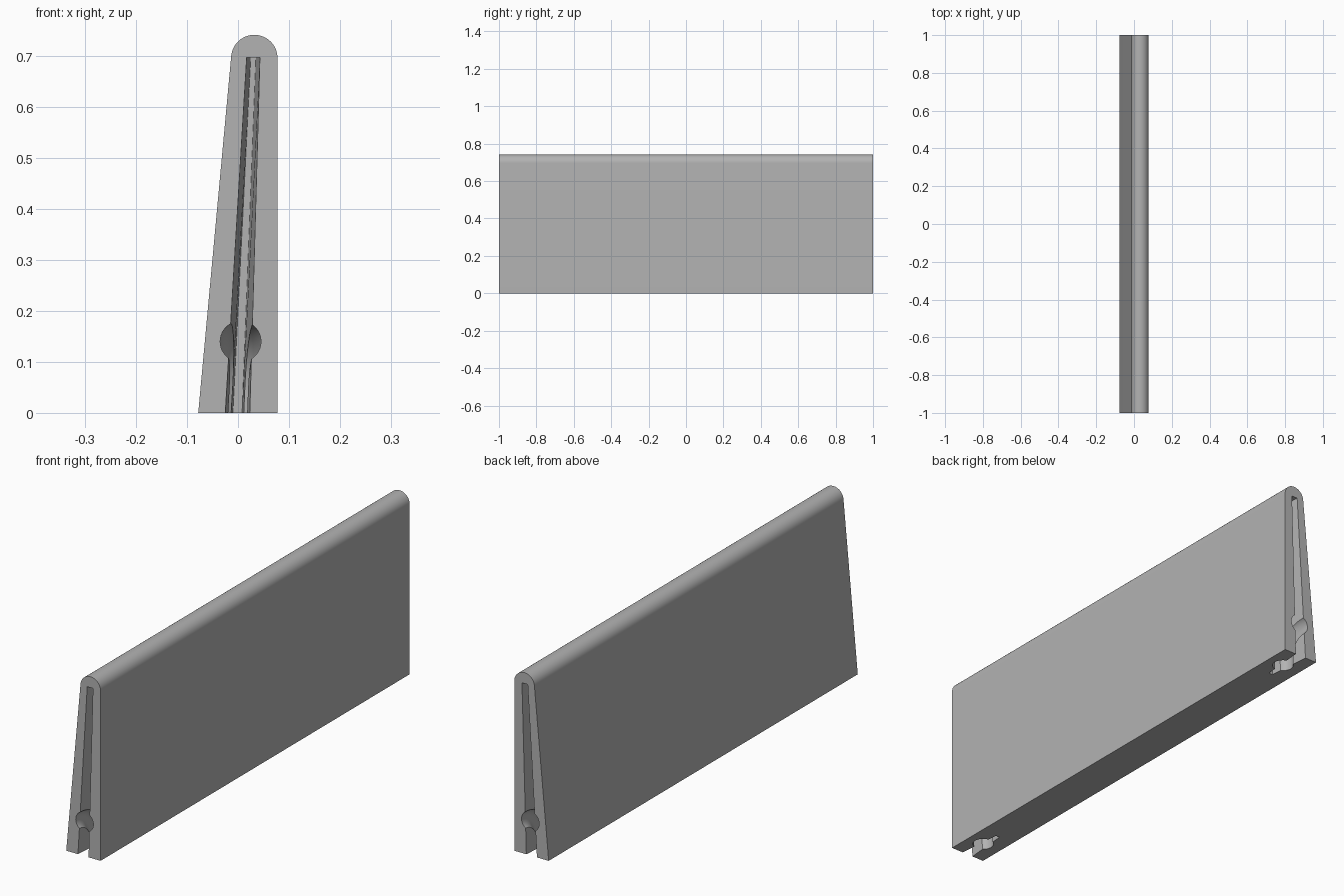
import bpy, bmesh, math
from mathutils import Vector

if "Cube" in bpy.data.objects:
    bpy.data.objects.remove(bpy.data.objects["Cube"], do_unlink=True)

grey = bpy.data.materials.new("plain grey")
grey.use_nodes = True
colour = (0.45, 0.45, 0.45, 1)
grey.diffuse_color = colour
grey.node_tree.nodes["Principled BSDF"].inputs["Base Color"].default_value = colour


def make(name, bm):
    bmesh.ops.recalc_face_normals(bm, faces=bm.faces)
    mesh = bpy.data.meshes.new(name)
    bm.to_mesh(mesh)
    bm.free()
    mesh.materials.append(grey)
    ob = bpy.data.objects.new(name, mesh)
    bpy.context.collection.objects.link(ob)
    return ob


def loft(name, rings):
    """Closed solid through matching rings of points."""
    bm = bmesh.new()
    loops = [[bm.verts.new(p) for p in ring] for ring in rings]
    n = len(loops[0])
    for a, b in zip(loops, loops[1:]):
        for i in range(n):
            j = (i + 1) % n
            bm.faces.new((a[i], a[j], b[j], b[i]))
    bm.faces.new(loops[0])
    bm.faces.new(loops[-1])
    return make(name, bm)


# Body: tapered wall with a rounded top
RADIUS, TOP_X, TOP_Z = 0.0455, 0.032, 0.696
profile = [(-0.078, 0), (0.0775, 0)]
for i in range(33):
    a = math.radians(174.7) * i / 32
    profile.append((TOP_X + RADIUS * math.cos(a), TOP_Z + RADIUS * math.sin(a)))
body = loft("wedge_body", [[(x, y, z) for x, z in profile] for y in (-1, 1)])


def slot_section(side, depth):
    """Slot outline at a depth from the end; it narrows inward and upward."""
    points = []
    for z, s in ((-0.02, -1), (-0.02, 1), (0.697, 1), (0.697, -1)):
        h, d = z / 0.697, depth / 0.18
        mouth = 0.024 - 0.011 * h
        floor = 0.009 - 0.004 * h
        x = -0.001 + 0.031 * h + s * (mouth + (floor - mouth) * d)
        points.append((x, side * (1 - depth), z))
    return points


def bore_rings(side, radius=0.04, bend=0.10, low=0.04, sides=40):
    """Round bore entering the end and bending down through the base."""
    path = [(-0.02, low + bend, 0)]
    for i in range(17):
        a = math.pi / 2 * i / 16
        path.append((bend * math.sin(a), low + bend * math.cos(a), a))
    path.append((bend, -0.02, math.pi / 2))
    rings = []
    for depth, z, tilt in path:
        ring = []
        for k in range(sides):
            t = math.tau * k / sides
            out = radius * math.sin(t)
            ring.append((0.005 + radius * math.cos(t),
                         side * (1 - depth - out * math.sin(tilt)),
                         z + out * math.cos(tilt)))
        rings.append(ring)
    return rings


# Cut a slot and a bent bore into each end
for side in (-1, 1):
    cutters = [
        loft("slot_cutter", [slot_section(side, d) for d in (-0.02, 0.18)]),
        loft("bore_cutter", bore_rings(side)),
    ]
    for cutter in cutters:
        cutter.hide_render = True
        mod = body.modifiers.new("cut", "BOOLEAN")
        mod.operation = "DIFFERENCE"
        mod.solver = "EXACT"
        mod.object = cutter
        bpy.ops.object.select_all(action="DESELECT")
        bpy.context.view_layer.objects.active = body
        body.select_set(True)
        bpy.ops.object.modifier_apply(modifier=mod.name)
        bpy.data.objects.remove(cutter, do_unlink=True)

bpy.context.view_layer.objects.active = body
body.select_set(True)
bpy.ops.object.shade_smooth_by_angle(angle=math.radians(25))
